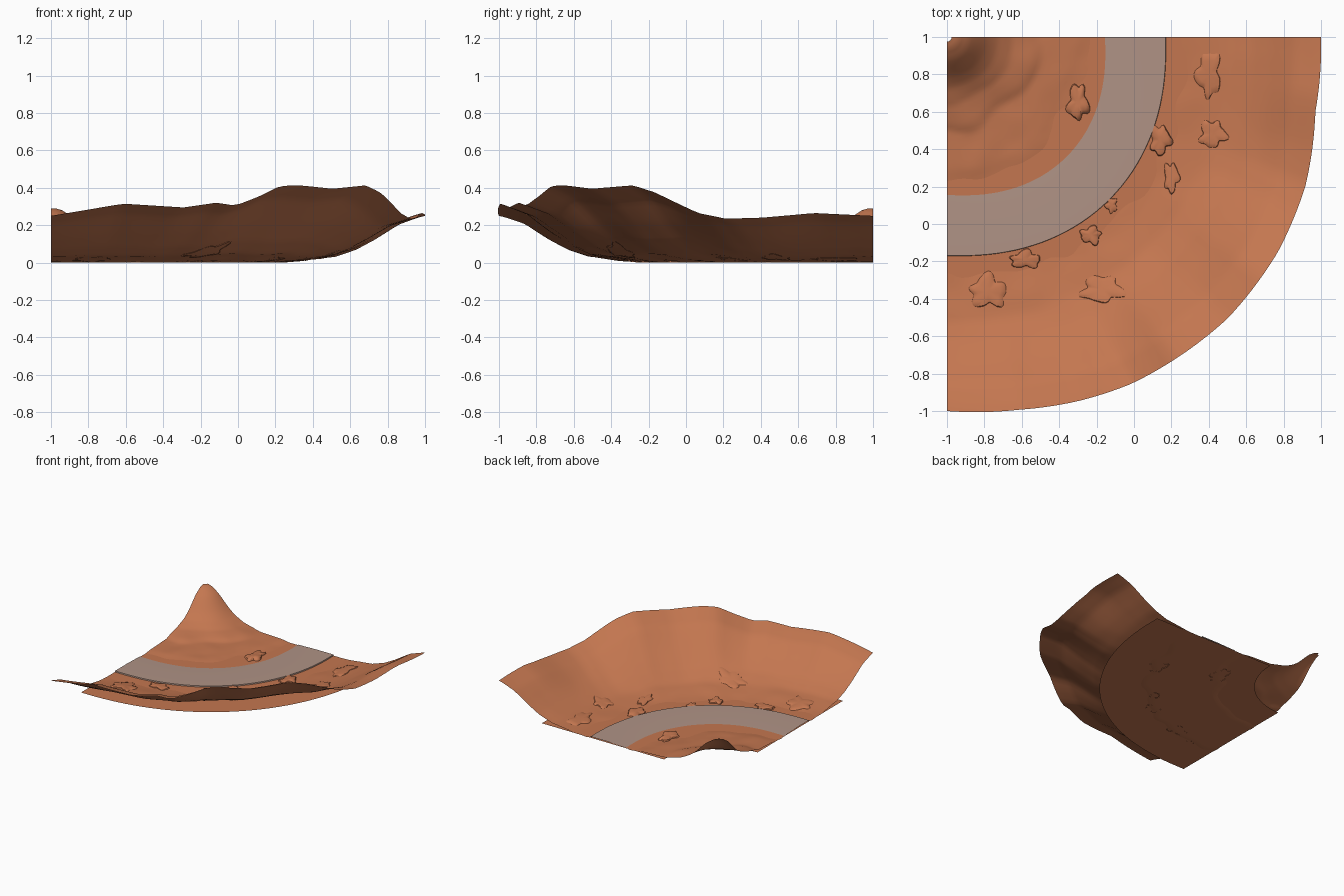
import bpy, bmesh, math, random
from mathutils import Vector, noise

if "Cube" in bpy.data.objects:
    bpy.data.objects.remove(bpy.data.objects["Cube"])

random.seed(4)
CX, CY = -1.0, 1.0            # all arcs turn about this corner


def material(name, col):
    m = bpy.data.materials.new(name)
    m.diffuse_color = (*col, 1)
    m.use_nodes = True
    m.node_tree.nodes["Principled BSDF"].inputs["Base Color"].default_value = m.diffuse_color
    return m


SAND = material("red sandstone", (0.55, 0.183, 0.08))
ROAD = material("dusty asphalt", (0.43, 0.29, 0.235))


def lerp(table, v):
    """Piecewise interpolation through (position, value) pairs."""
    if v <= table[0][0]:
        return table[0][1]
    for (a, p), (b, q) in zip(table, table[1:]):
        if v <= b:
            return p + (q - p) * (v - a) / (b - a)
    return table[-1][1]


# outer rim: height and radius by turn angle in degrees
RIM_Z = [(0, .25), (11, .315), (20, .295), (25, .32), (28, .305), (32, .355), (35.5, .41),
         (39, .413), (45, .395), (52.7, .413), (56.5, .375), (63.4, .265), (67.7, .235),
         (73, .24), (81, .265), (90, .25)]
RIM_R = [(0, 2.0), (11, 2.03), (20, 2.07), (28, 2.1), (45, 2.125), (57, 2.11),
         (67.5, 2.075), (78.5, 2.01), (90, 2.0)]
# climb of the bank from foot (0) to rim (1): at the ends and in mid bend
BANK_END = [(0, -.012), (.15, .035), (.4, .12), (.54, .28), (.66, .48), (.825, .82), (.96, .97), (1, 1)]
BANK_MID = [(0, -.012), (.15, .03), (.35, .115), (.5, .29), (.65, .53), (.82, .83), (1, 1)]
# hill in the corner: radius, height
HILL = [(.025, .29), (.06, .28), (.12, .24), (.17, .19), (.22, .14), (.27, .1),
        (.35, .06), (.45, .038), (.5, .022), (.7, .012), (.85, -.004)]
FLOOR = 0.004


def bulge(deg):
    return 0.06 * max(0, math.sin(math.radians(2 * deg))) ** 1.4


def wobble(x, y, f=5, seed=0):
    return noise.noise(Vector((x * f, y * f, seed)))


def at(deg, r):
    a = math.radians(deg)
    return CX + r * math.sin(a), CY - r * math.cos(a)


def bank_z(deg, r):
    foot = 1.2 + bulge(deg)
    t = (r - foot) / (lerp(RIM_R, deg) - foot)
    x, y = at(deg, r)
    w = max(0, math.sin(math.radians(2 * deg)))
    climb = lerp(BANK_END, t) * (1 - w) + lerp(BANK_MID, t) * w
    n = wobble(x, y, 4, 2) * 0.03 * max(0, t) * (1 - t) + wobble(x, y, 7, 7) * 0.006 * (1 - t)
    return max(0.0, lerp(RIM_Z, deg) * climb + n)


def hill_z(deg, r):
    x, y = at(deg, r)
    k = min(1, max(0, r - .15) / .35)
    return max(0.0, lerp(HILL, r + 0.07 * k * wobble(x, y, 4, 1)) + 0.004 * k * wobble(x, y, 8, 3))


def ground(x, y):
    r = math.hypot(x - CX, y - CY)
    deg = math.degrees(math.atan2(x - CX, CY - y))
    return max(FLOOR, bank_z(deg, r) if r > 1.2 else hill_z(deg, r))


def finish(name, bm, mat):
    bmesh.ops.recalc_face_normals(bm, faces=bm.faces)
    if sum(f.normal.z * f.calc_area() for f in bm.faces) < 0:
        bmesh.ops.reverse_faces(bm, faces=bm.faces)
    me = bpy.data.meshes.new(name)
    bm.to_mesh(me)
    bm.free()
    me.materials.append(mat)
    ob = bpy.data.objects.new(name, me)
    bpy.context.collection.objects.link(ob)
    bpy.context.view_layer.objects.active = ob
    ob.select_set(True)
    bpy.ops.object.shade_smooth_by_angle(angle=math.radians(40))
    ob.select_set(False)
    return ob


def sweep(name, mat, n_ang, n_rad, point):
    """Quarter-turn sheet; point(deg, t) gives (radius, height)."""
    bm = bmesh.new()
    rows = []
    for i in range(n_ang + 1):
        deg = 90 * i / n_ang
        row = []
        for j in range(n_rad + 1):
            r, z = point(deg, j / n_rad)
            row.append(bm.verts.new((*at(deg, r), z)))
        rows.append(row)
    for a, b in zip(rows, rows[1:]):
        for j in range(n_rad):
            bm.faces.new((a[j], a[j + 1], b[j + 1], b[j]))
    return finish(name, bm, mat)


# flat base under the road
sweep("valley_floor", SAND, 40, 4, lambda d, t: (.5 + t * (1.11 + bulge(d)), FLOOR))


# rising canyon bank on the outside of the bend
def bank(d, t):
    foot = 1.2 + bulge(d)
    r = foot + t * (lerp(RIM_R, d) - foot)
    return r, bank_z(d, r)


sweep("outer_bank", SAND, 72, 30, bank)


# hill in the inside corner
def hill(d, t):
    r = .025 + .8 * t
    return r, hill_z(d, r)


sweep("corner_hill", SAND, 60, 44, hill)

# road strip with an upright outer edge
STRIP = [(.845, .008), (1.01, .013), (1.168, .013), (1.17, .004)]


def road(d, t):
    r, z = STRIP[round(t * 3)]
    return r + bulge(d), z


sweep("road", ROAD, 40, 3, road)


# low lobed rock patches, partly sunk into the ground
def patch(i, x, y, sx, sy, h):
    bm = bmesh.new()
    n, ph = 40, random.uniform(0, 6)
    rings = []
    for k, top in ((1, -.25), (.92, .5), (.65, .9), (.25, 1)):
        ring = []
        for s in range(n):
            a = math.tau * s / n
            lobe = .8 + .13 * math.cos(5 * a + ph) + .09 * math.sin(3 * a + 2 * ph) \
                + .05 * math.cos(8 * a + 3 * ph)
            px = x + sx * k * lobe * math.cos(a)
            py = y + sy * k * lobe * math.sin(a)
            lift = h * (top + .5 * wobble(px, py, 14, i))
            ring.append(bm.verts.new((px, py, max(0, ground(px, py) + lift))))
        rings.append(ring)
    for a, b in zip(rings, rings[1:]):
        for s in range(n):
            bm.faces.new((a[s], a[(s + 1) % n], b[(s + 1) % n], b[s]))
    bm.faces.new(rings[-1])
    finish(f"rock_patch_{i}", bm, SAND)


PATCHES = [(-.30, .65, .07, .12, .02), (.14, .45, .07, .10, .018), (.40, .80, .08, .15, .009),
           (.42, .48, .09, .09, .009), (.20, .25, .05, .10, .009), (-.12, .10, .04, .05, .012),
           (-.23, -.06, .07, .06, .016), (-.58, -.19, .10, .06, .012),
           (-.78, -.36, .12, .11, .01), (-.17, -.35, .14, .09, .01)]
for i, p in enumerate(PATCHES):
    patch(i + 1, *p)
